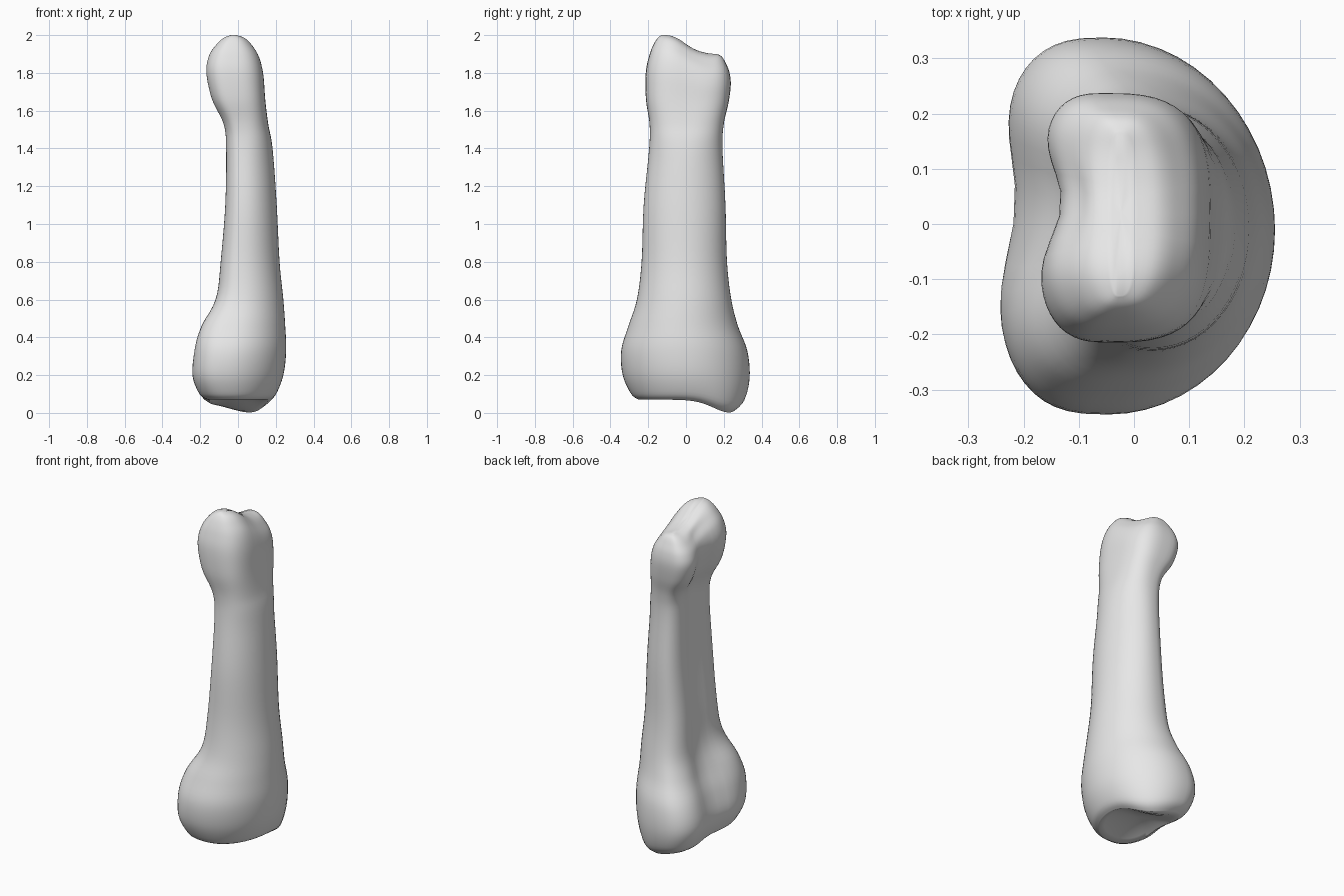
import bpy, bmesh, math

cube = bpy.data.objects.get("Cube")
if cube:
    bpy.data.objects.remove(cube, do_unlink=True)

SIDES, STEPS = 56, 5

# Sections up the bone: height, rounded side x, grooved side x, front y, back y, groove depth
SECTIONS = [
    (.07, .16, -.17, -.25, .26, .02),
    (.1, .2, -.215, -.29, .31, .03),
    (.2, .24, -.255, -.335, .337, .04),
    (.33, .255, -.24, -.343, .325, .06),
    (.46, .25, -.19, -.305, .275, .06),
    (.6, .24, -.125, -.26, .24, .03),
    (.8, .22, -.1, -.235, .217, .02),
    (1.1, .205, -.075, -.224, .209, .02),
    (1.4, .183, -.07, -.195, .193, .02),
    (1.53, .16, -.085, -.193, .2, .03),
    (1.66, .145, -.15, -.212, .224, .05),
    (1.8, .135, -.18, -.213, .237, .05),
    (1.89, .115, -.165, -.195, .23, .04),
    (1.95, .08, -.125, -.172, .21, .03),
    (1.985, .045, -.085, -.15, .19, .01),
    (2, 0, -.045, -.13, .165, 0),
]


def smooth(a, b, v):
    t = min(1, max(0, (v - a) / (b - a)))
    return t * t * (3 - 2 * t)


def bump(v, centre, width):
    return math.exp(-((v - centre) / width) ** 2)


def power(v, e):
    return math.copysign(abs(v) ** e, v)


def spline(a, b, c, d, t):
    return b + t / 2 * (c - a + t * (2 * a - 5 * b + 4 * c - d + t * (3 * (b - c) + d - a)))


def all_sections():
    last = len(SECTIONS) - 1
    for i in range(last):
        four = [SECTIONS[min(last, max(0, i + k))] for k in (-1, 0, 1, 2)]
        for s in range(STEPS):
            yield [spline(*v, s / STEPS) for v in zip(*four)]
    yield list(SECTIONS[last])


def settle(x, y, z):
    """Slope the head between its two knuckles and lower one corner of the base."""
    z -= .1 * smooth(-.11, .15, y) * smooth(1.5, 2, z)
    z -= .015 * bump(y, .04, .06) * smooth(1.8, 2, z)
    z -= .07 * bump(x, .04, .17) * bump(y, .21, .13) * (1 - smooth(.07, .4, z))
    return x, y, z


def outline(section):
    z, xd, xp, y0, y1, groove = section
    xm, yc, hy = xp + .4 * (xd - xp), (y0 + y1) / 2, (y1 - y0) / 2
    head = smooth(1.3, 1.7, z)
    points = []
    for k in range(SIDES):
        a = math.tau * k / SIDES
        c, s = math.cos(a), math.sin(a)
        e = 1 - .35 * head if c > 0 else .72
        u = power(s, e)
        y = yc + hy * u
        if c > 0:
            x = xm + (xd - xm) * power(c, e)
        else:
            w = power(-c, e)
            x = xm - (xm - xp) * w
            x += w * groove * bump(u, .12, .42)
            x += w * .04 * u * bump(z, .45, .13)
        points.append((x, y, z))
    return points


def shrink(ring, factor, rise):
    cx, cy = (sum(p[i] for p in ring) / SIDES for i in (0, 1))
    return [(cx + (x - cx) * factor, cy + (y - cy) * factor, z + rise) for x, y, z in ring]


# Rings from the hollow joint facet, up the shaft, to the closed head
body = [outline(s) for s in all_sections()]
facet = [shrink(body[0], f, .035 * (1 - f * f)) for f in (.05, .25, .45, .65, .85)]
crown = [shrink(body[-1], f, 0) for f in (.7, .4, .1)]
rings = facet + body + crown

bm = bmesh.new()
loops = [[bm.verts.new(settle(*p)) for p in ring] for ring in rings]
for low, high in zip(loops, loops[1:]):
    for k in range(SIDES):
        n = (k + 1) % SIDES
        bm.faces.new((low[k], low[n], high[n], high[k]))
bm.faces.new(loops[0][::-1])
bm.faces.new(loops[-1])
bmesh.ops.recalc_face_normals(bm, faces=bm.faces)

mesh = bpy.data.meshes.new("finger_bone")
bm.to_mesh(mesh)
bm.free()
bone = bpy.data.objects.new("finger_bone", mesh)
bpy.context.collection.objects.link(bone)

# Plain light grey
grey = bpy.data.materials.new("light_grey")
grey.use_nodes = True
grey.diffuse_color = (.8, .8, .8, 1)
grey.node_tree.nodes["Principled BSDF"].inputs["Base Color"].default_value = (.8, .8, .8, 1)
mesh.materials.append(grey)

bpy.ops.object.select_all(action="DESELECT")
bone.select_set(True)
bpy.context.view_layer.objects.active = bone
bpy.ops.object.shade_smooth_by_angle(angle=math.radians(50))
